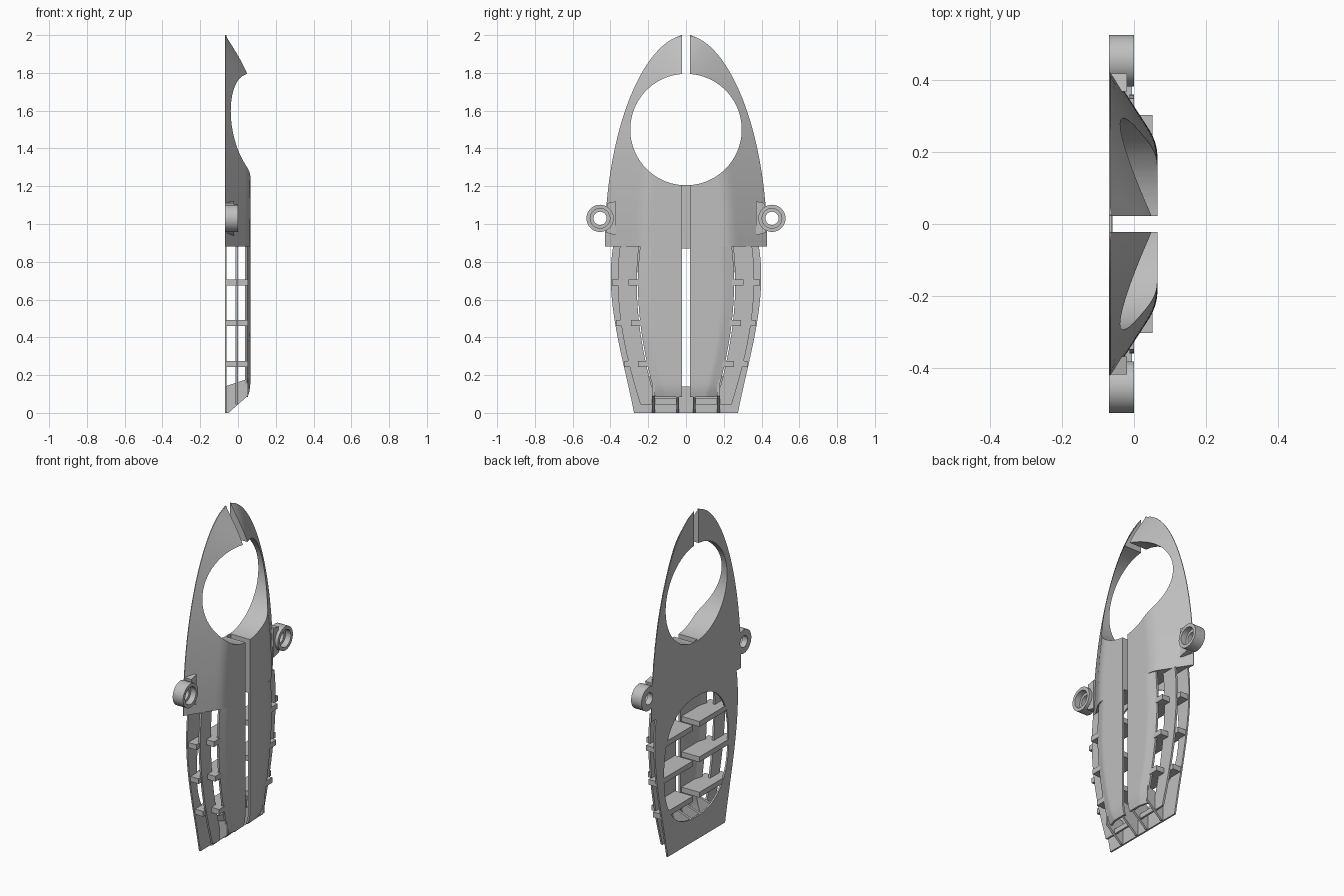
import bpy, bmesh, math

cube = bpy.data.objects.get("Cube")
if cube:
    bpy.data.objects.remove(cube, do_unlink=True)

grey = bpy.data.materials.new("light_grey")
grey.use_nodes = True
grey.diffuse_color = (0.52, 0.52, 0.52, 1)
grey.node_tree.nodes["Principled BSDF"].inputs["Base Color"].default_value = (0.52, 0.52, 0.52, 1)

BACK, FRONT, SLIT, STEP = -0.07, 0.065, 0.022, 0.88


def finish(name, bm):
    bmesh.ops.remove_doubles(bm, verts=bm.verts, dist=1e-5)
    bmesh.ops.recalc_face_normals(bm, faces=bm.faces)
    mesh = bpy.data.meshes.new(name)
    bm.to_mesh(mesh)
    bm.free()
    mesh.materials.append(grey)
    ob = bpy.data.objects.new(name, mesh)
    bpy.context.collection.objects.link(ob)
    return ob


def select(ob):
    bpy.ops.object.select_all(action="DESELECT")
    ob.select_set(True)
    bpy.context.view_layer.objects.active = ob


def smooth(ob, angle=28):
    select(ob)
    bpy.ops.object.shade_smooth_by_angle(angle=math.radians(angle))


def cut(ob, cutter):
    mod = ob.modifiers.new("cut", "BOOLEAN")
    mod.operation, mod.solver, mod.object = "DIFFERENCE", "EXACT", cutter
    select(ob)
    bpy.ops.object.modifier_apply(modifier=mod.name)
    bpy.data.objects.remove(cutter, do_unlink=True)


def slab(name, zs, inner, outer, front, back, cols=8, side=1):
    """Closed sheet between two edge curves, with a shaped front and back."""
    bm = bmesh.new()
    grids = []
    for depth in (front, back):
        grid = []
        for z in zs:
            a, b = inner(z), outer(z)
            ys = [a + (b - a) * i / cols for i in range(cols + 1)]
            grid.append([bm.verts.new((depth(y, z), y * side, z)) for y in ys])
        grids.append(grid)
        for r0, r1 in zip(grid, grid[1:]):
            for i in range(cols):
                bm.faces.new((r0[i], r0[i + 1], r1[i + 1], r1[i]))
    f, b = grids
    loops = [([r[k] for r in f], [r[k] for r in b]) for k in (0, -1)]
    loops += [(f[k], b[k]) for k in (0, -1)]
    for p, q in loops:
        for i in range(len(p) - 1):
            bm.faces.new((p[i], p[i + 1], q[i + 1], q[i]))
    return finish(name, bm)


def prism(name, points, place, offset):
    """Extrude a closed 2D outline along a vector."""
    bm = bmesh.new()
    face = bm.faces.new([bm.verts.new(place(*p)) for p in points])
    new = bmesh.ops.extrude_face_region(bm, geom=[face])["geom"]
    bmesh.ops.translate(bm, vec=offset, verts=[v for v in new if isinstance(v, bmesh.types.BMVert)])
    return finish(name, bm)


def oval(y, z, ry, rz, power=2, n=96):
    pts = []
    for i in range(n):
        c, s = math.cos(math.tau * i / n), math.sin(math.tau * i / n)
        pts.append((y + ry * math.copysign(abs(c) ** (2 / power), c),
                    z + rz * math.copysign(abs(s) ** (2 / power), s)))
    return pts


def oval_cutter(pts):
    ob = prism("cutter", pts, lambda y, z: (-0.2, y, z), (0.4, 0, 0))
    ob.hide_render = True
    return ob


def box(name, x, y, z):
    pts = [(y[0], z[0]), (y[1], z[0]), (y[1], z[1]), (y[0], z[1])]
    return prism(name, pts, lambda a, b: (x[0], a, b), (x[1] - x[0], 0, 0))


def curve(*keys):
    """Smooth edge curve through (z, y) keys (Lagrange)."""
    def f(z):
        total = 0
        for i, (zi, yi) in enumerate(keys):
            for j, (zj, _) in enumerate(keys):
                if i != j:
                    yi *= (z - zj) / (zi - zj)
            total += yi
        return total
    return f


def spread(a, b, n):
    return [a + (b - a) * i / n for i in range(n + 1)]


# Outline of the upper body and its domed height
def hull(z):
    u = min((2 - z) / (2 - STEP), 1)
    return max(0.43 * (1 - (1 - u) ** 2) ** (1 / 1.85), SLIT + 0.006)


upper_rows = [2 - (2 - STEP) * t * t for t in spread(0, 1, 56)]
rim = [(hull(z), z) for z in (2 - 1.3 * t * t for t in spread(0, 1, 160))]


def dome(y, z):
    d = min(math.hypot(y - a, z - b) for a, b in rim)
    if y > hull(z) - 1e-6:
        d = 0
    rise, cap, k = 0.004 + 0.65 * d, FRONT - BACK, 0.025
    h = max(k - abs(rise - cap), 0) / k
    return BACK + min(rise, cap) - h * h * k / 4


# Edge curves of the lower grille
panel_edge = curve((0.88, 0.243), (0.65, 0.254), (0.39, 0.23), (0.1, 0.165))
mid_edge = curve((0.88, 0.35), (0.65, 0.36), (0.39, 0.33), (0.04, 0.24))
frame_edge = curve((0.88, 0.386), (0.65, 0.396), (0.39, 0.36), (0, 0.275))


def panel_front(y, z):
    e = panel_edge(z)
    slope = max(abs(y) - (e - 0.055), 0) * 0.3
    lip = max(0.13 - z, 0) * 0.3
    return FRONT - slope - lip


# Flat back frame with its oval opening
back_frame = slab("back_frame", spread(0, STEP, 30), lambda z: -frame_edge(z), frame_edge,
                  lambda y, z: BACK + 0.01, lambda y, z: BACK, 2)
cut(back_frame, oval_cutter(oval(0, 0.505, 0.31, 0.365, 2.4)))
box("slot_floor", (BACK, BACK + 0.008), (-SLIT, SLIT), (STEP, 1.207))

for side, label in ((1, "left"), (-1, "right")):
    # Domed upper body with the round opening
    body = slab(label + "_upper_body", upper_rows, lambda z: SLIT, hull, dome,
                lambda y, z: BACK, 32, side)
    cut(body, oval_cutter(oval(0, 1.5, 0.295, 0.295)))
    cut(body, oval_cutter(oval(0.455 * side, 1.03, 0.068, 0.068, n=48)))
    smooth(body)

    # Raised centre panel and the recessed strip beside it
    panel = slab(label + "_centre_panel", spread(0.085, STEP, 24), lambda z: SLIT, panel_edge,
                 panel_front, lambda y, z: panel_front(y, z) - 0.012, 16, side)
    smooth(panel)
    slab(label + "_middle_strip", spread(0.045, STEP, 24), lambda z: panel_edge(z) + 0.006, mid_edge,
         lambda y, z: 0.0, lambda y, z: -0.012, 2, side)
    slab(label + "_bottom_strip", [0.045, 0.075], lambda z: 0.05, lambda z: 0.18,
         lambda y, z: 0.0, lambda y, z: -0.012, 2, side)

    # Stepped cross bars tying the layers together
    for i, z in enumerate((0.26, 0.475, 0.69)):
        zz = (z - 0.016, z + 0.016)
        e, m = panel_edge(z), frame_edge(z)
        box(f"{label}_front_bar_{i}", (-0.015, 0.052), (0.03 * side, (e + 0.05) * side), zz)
        box(f"{label}_rear_bar_{i}", (BACK + 0.001, -0.006), (0.03 * side, (m - 0.006) * side), zz)

    # Wedge ribs at the foot
    wedge = [(BACK, 0), (-0.05, 0), (0.0, 0.045), (0.052, 0.09), (0.052, 0.18), (BACK, 0.14)]
    for i, y in enumerate((0.036, 0.165)):
        prism(f"{label}_foot_rib_{i}", wedge, lambda x, z: (x, y * side, z), (0, 0.014 * side, 0))

    # Mounting lug: a counterbored ring on a short neck
    bm = bmesh.new()
    profile = [(BACK, 0.035), (BACK, 0.072), (0, 0.072), (0, 0.052), (-0.035, 0.052), (-0.035, 0.035)]
    ring = [bm.verts.new((x, 0, r)) for x, r in profile]
    edges = [bm.edges.new((ring[i - 1], ring[i])) for i in range(len(ring))]
    bmesh.ops.spin(bm, geom=ring + edges, cent=(0, 0, 0), axis=(1, 0, 0),
                   angle=math.tau, steps=48, use_duplicate=False)
    bmesh.ops.translate(bm, vec=(0, 0.455 * side, 1.03), verts=bm.verts)
    smooth(finish(label + "_lug", bm))
    neck = [(0.37, 0.94), (0.425, 0.955), (0.415, 0.985), (0.397, 1.01),
            (0.397, 1.05), (0.415, 1.075), (0.42, 1.11), (0.37, 1.12)]
    prism(label + "_lug_neck", neck, lambda y, z: (BACK, y * side, z), (0.05, 0, 0))
